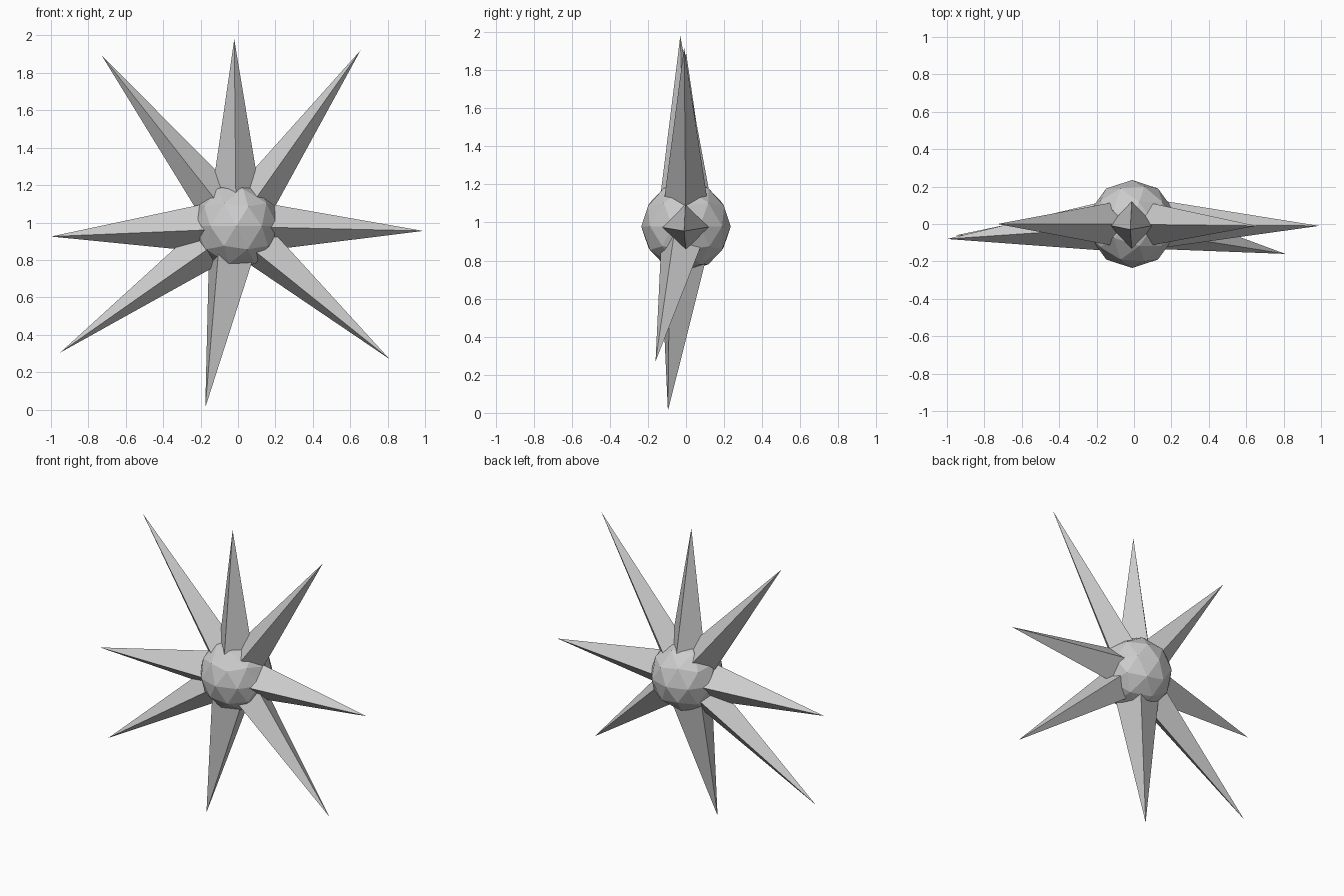
import bpy
from mathutils import Vector

cube = bpy.data.objects.get("Cube")
if cube:
    bpy.data.objects.remove(cube, do_unlink=True)

# One plain light grey
grey = bpy.data.materials.new("light_grey")
grey.use_nodes = True
colour = (0.6, 0.6, 0.6, 1)
grey.diffuse_color = colour
grey.node_tree.nodes["Principled BSDF"].inputs["Base Color"].default_value = colour

CENTRE = Vector((-0.01, 0, 0.98))


def finish(name):
    obj = bpy.context.object
    obj.name = name
    obj.data.materials.append(grey)
    return obj


# Faceted ball in the middle
bpy.ops.mesh.primitive_ico_sphere_add(subdivisions=2, radius=0.235, location=CENTRE)
finish("core_ball")


# Four-sided spike running from the core out to its tip
def spike(name, tip, radius):
    reach = Vector(tip) - CENTRE
    bpy.ops.mesh.primitive_cone_add(vertices=4, radius1=radius, radius2=0,
                                    depth=reach.length)
    obj = finish(name)
    obj.rotation_mode = 'QUATERNION'
    obj.rotation_quaternion = Vector((0, 0, 1)).rotation_difference(reach)
    obj.location = CENTRE + reach / 2


spikes = {
    "top_spike": ((-0.02, -0.03, 1.98), 0.155),
    "upper_left_spike": ((0.655, -0.01, 1.92), 0.133),
    "left_spike": ((0.99, -0.01, 0.955), 0.15),
    "lower_left_spike": ((0.81, -0.16, 0.27), 0.135),
    "bottom_spike": ((-0.175, -0.095, 0.01), 0.165),
    "lower_right_spike": ((-0.95, -0.06, 0.305), 0.135),
    "right_spike": ((-1.0, -0.08, 0.925), 0.155),
    "upper_right_spike": ((-0.73, 0.0, 1.895), 0.135),
}
for name, (tip, radius) in spikes.items():
    spike(name, tip, radius)
